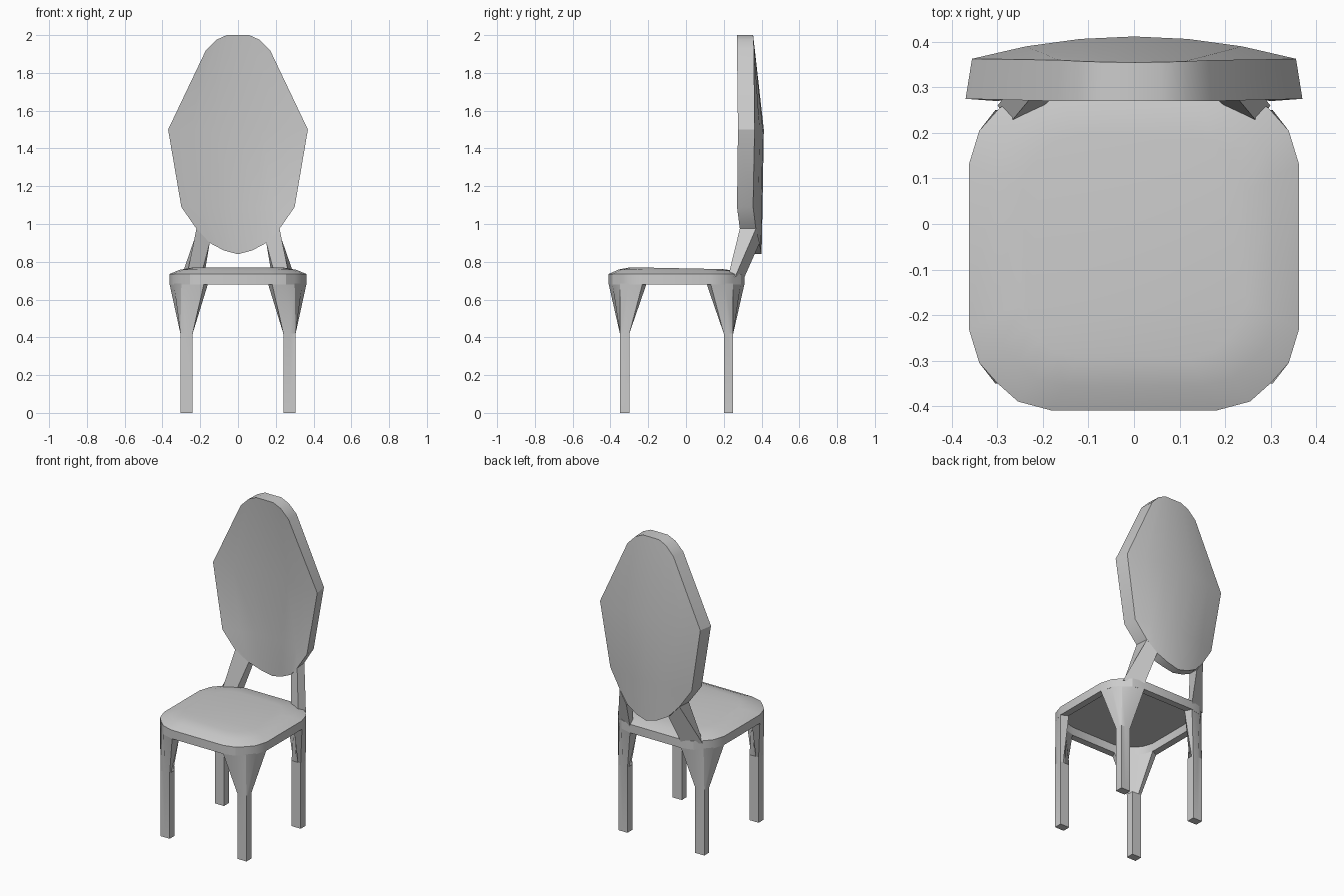
import bpy, bmesh, math

if "Cube" in bpy.data.objects:
    bpy.data.objects.remove(bpy.data.objects["Cube"])

CY = -0.05  # centre line of the seat in y


def finish(name, bm, smooth=25):
    bmesh.ops.recalc_face_normals(bm, faces=bm.faces[:])
    me = bpy.data.meshes.new(name)
    bm.to_mesh(me)
    bm.free()
    ob = bpy.data.objects.new(name, me)
    bpy.context.collection.objects.link(ob)
    bpy.context.view_layer.objects.active = ob
    ob.select_set(True)
    bpy.ops.object.shade_smooth_by_angle(angle=math.radians(smooth))
    ob.select_set(False)
    return ob


def loft(name, rings, smooth=25):
    """Join closed rings of equal length and cap both ends."""
    bm = bmesh.new()
    vs = [[bm.verts.new(p) for p in r] for r in rings]
    n = len(vs[0])
    for a, b in zip(vs, vs[1:]):
        for i in range(n):
            j = (i + 1) % n
            bm.faces.new((a[i], a[j], b[j], b[i]))
    bm.faces.new(vs[0])
    bm.faces.new(vs[-1])
    return finish(name, bm, smooth)


# One rounded seat corner, relative to the seat centre
corner = [(0.18, 0.36), (0.255, 0.34), (0.30, 0.30), (0.34, 0.255), (0.363, 0.18)]
outline = []
for sx, sy, step in ((1, 1, 1), (1, -1, -1), (-1, -1, 1), (-1, 1, -1)):
    outline += [(sx * x, sy * y) for x, y in corner[::step]]


def seat_ring(k, z, tilt=0):
    return [(x * k, CY + y * k, z - tilt * y * k) for x, y in outline]


# Seat: hollow apron below, crowned cushion above
loft("seat", [seat_ring(0.87, 0.73), seat_ring(0.88, 0.68), seat_ring(1, 0.68),
              seat_ring(1, 0.735), seat_ring(0.85, 0.756, 0.01),
              seat_ring(0.68, 0.766, 0.02)])

# Legs: square below, flaring into the seat corner above
top = corner + [(x * 0.88, y * 0.88) for x, y in corner[::-1]]
foot = [(0.24, 0.30), (0.275, 0.30), (0.305, 0.30), (0.305, 0.275), (0.305, 0.25),
        (0.285, 0.25), (0.26, 0.25), (0.24, 0.25), (0.24, 0.265), (0.24, 0.285)]
for sy, label in ((-1, "front"), (1, "back")):
    for sx, side in ((-1, "left"), (1, "right")):
        loft(f"{label}_leg_{side}",
             [[(sx * x, CY + sy * y, z) for x, y in ring]
              for ring, z in ((foot, 0), (foot, 0.42), (top, 0.685))])

# Back posts leaning from the seat up to the backrest
post_low = [(0.195, 0.26, 0.73), (0.27, 0.225, 0.73), (0.30, 0.26, 0.72), (0.18, 0.31, 0.72)]
post_high = [(0.15, 0.325, 0.90), (0.22, 0.285, 0.975), (0.212, 0.37, 0.975), (0.15, 0.39, 0.90)]
for sx, side in ((-1, "left"), (1, "right")):
    loft(f"back_post_{side}", [[(sx * x, y, z) for x, y, z in r] for r in (post_low, post_high)])

# Backrest: curved shield; each row is half-xs, half-zs, front y at centre and edge, back y at both
rows = [
    ((0, 0.06, 0.115, 0.17), (2.0, 2.0, 1.975, 1.92), 0.27, 0.27, 0.355, 0.36),
    ((0, 0.123, 0.247, 0.37), (1.5,) * 4, 0.325, 0.275, 0.412, 0.363),
    ((0, 0.10, 0.20, 0.30), (1.09,) * 4, 0.335, 0.27, 0.405, 0.355),
    ((0, 0.075, 0.15, 0.22), (0.84, 0.86, 0.90, 0.975), 0.35, 0.285, 0.40, 0.37),
]
bm = bmesh.new()
grids = []
for back in (0, 1):
    grid = []
    for xs, zs, fc, fe, bc, be in rows:
        c, e = (bc, be) if back else (fc, fe)
        grid.append([bm.verts.new((math.copysign(xs[abs(i)], i) * (0.962 if back else 1),
                                   c + (e - c) * (i / 3) ** 2, zs[abs(i)]))
                     for i in range(-3, 4)])
    for a, b in zip(grid, grid[1:]):
        for i in range(6):
            bm.faces.new((a[i], a[i + 1], b[i + 1], b[i]))
    grids.append(grid)


def border(g):
    return g[0] + [r[-1] for r in g[1:-1]] + g[-1][::-1] + [r[0] for r in g[-2:0:-1]]


f, b = border(grids[0]), border(grids[1])
for i in range(len(f)):
    j = (i + 1) % len(f)
    bm.faces.new((f[i], f[j], b[j], b[i]))
finish("backrest", bm, 30)
